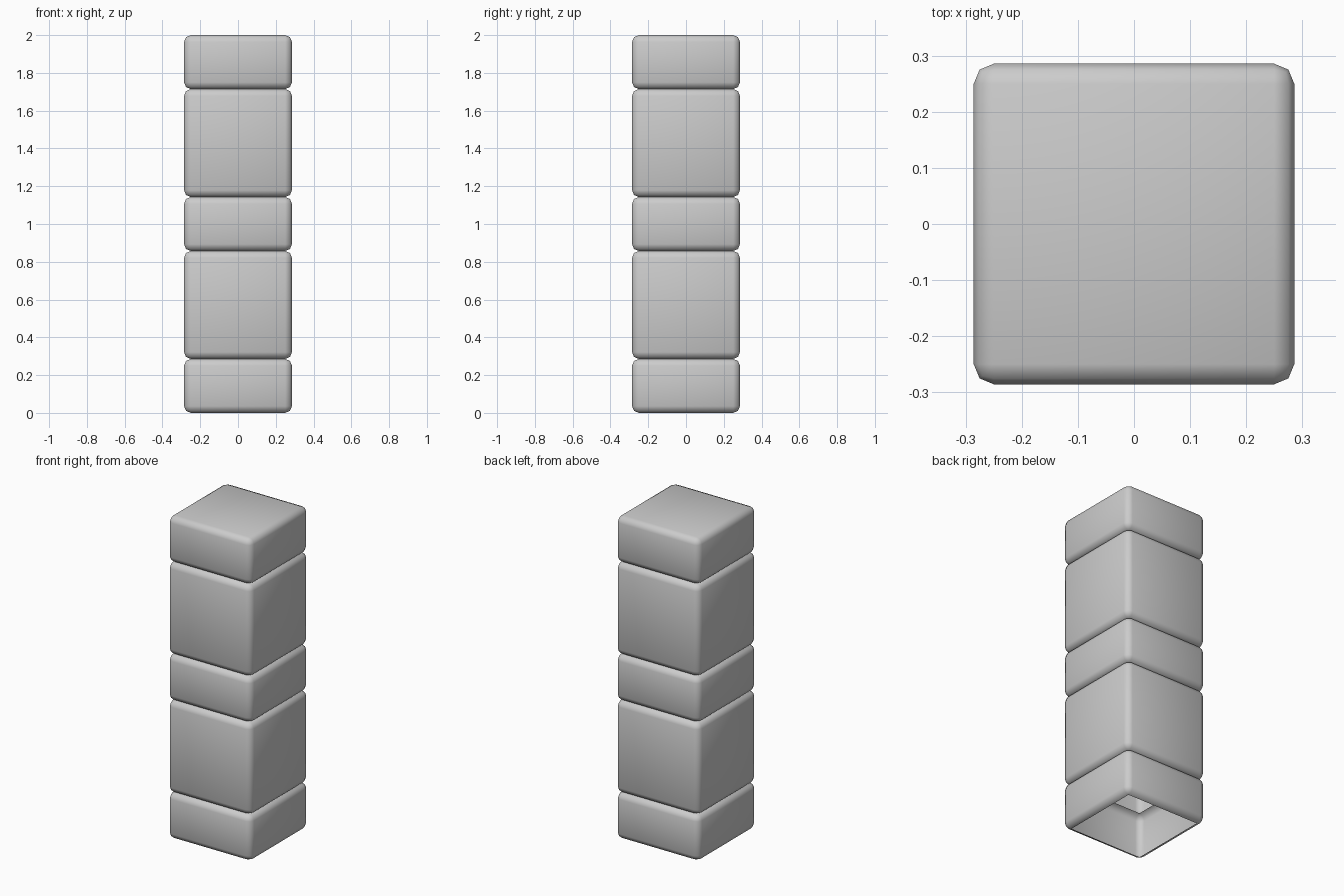
import bpy
import bmesh
from mathutils import Matrix

if "Cube" in bpy.data.objects:
    bpy.data.objects.remove(bpy.data.objects["Cube"])

WIDTH = 4 / 7      # square column width
UNIT = 2 / 7       # height of a short block
ROUND = 0.036      # edge rounding


def block(name, z0, z1, keep_top=False):
    """Rounded hollow block, open at the bottom (and at the top unless capped)."""
    bm = bmesh.new()
    size = Matrix.Diagonal((WIDTH, WIDTH, z1 - z0, 1))
    bmesh.ops.create_cube(bm, size=1, matrix=Matrix.Translation((0, 0, (z0 + z1) / 2)) @ size)
    bmesh.ops.bevel(bm, geom=bm.edges[:], offset=ROUND, segments=2, profile=0.5, affect='EDGES')
    bm.normal_update()
    caps = [f for f in bm.faces
            if f.normal.z < -0.99 or (f.normal.z > 0.99 and not keep_top)]
    bmesh.ops.delete(bm, geom=caps, context='FACES')
    for f in bm.faces:
        f.smooth = True
    mesh = bpy.data.meshes.new(name)
    bm.to_mesh(mesh)
    bm.free()
    bpy.context.collection.objects.link(bpy.data.objects.new(name, mesh))


# Alternating short and tall blocks, stacked from the floor up
z = 0
for name, units in [("base_block", 1), ("lower_shaft", 2), ("middle_band", 1),
                    ("upper_shaft", 2), ("top_block", 1)]:
    block(name, z, z + units * UNIT, keep_top=(name == "top_block"))
    z += units * UNIT
